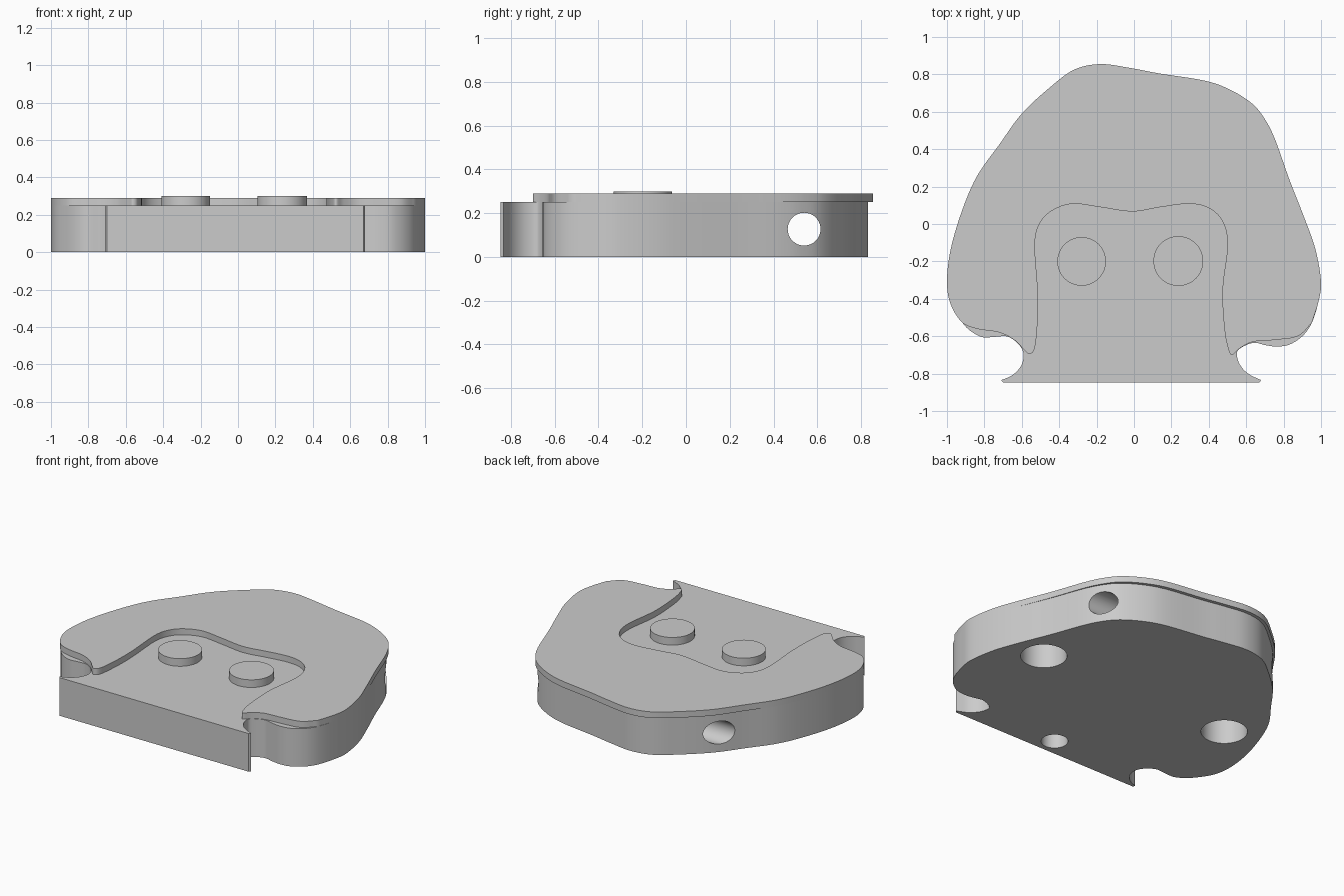
import bpy, bmesh, math
from mathutils import Vector

if "Cube" in bpy.data.objects:
    bpy.data.objects.remove(bpy.data.objects["Cube"])

grey = bpy.data.materials.new("plain grey")
grey.diffuse_color = (0.6, 0.6, 0.6, 1)
grey.use_nodes = True
grey.node_tree.nodes["Principled BSDF"].inputs["Base Color"].default_value = grey.diffuse_color


def spline(points, steps=6):
    """Smooth open curve through the points."""
    p = [Vector(q) for q in points]
    p = [2 * p[0] - p[1]] + p + [2 * p[-1] - p[-2]]
    out = []
    for a, b, c, d in zip(p, p[1:], p[2:], p[3:]):
        for i in range(steps):
            t = i / steps
            out.append(0.5 * (2 * b + (c - a) * t + (2 * a - 5 * b + 4 * c - d) * t ** 2
                              + (3 * b - a - 3 * c + d) * t ** 3))
    return out + [p[-2]]


def finish(name, bm):
    bmesh.ops.recalc_face_normals(bm, faces=bm.faces[:])
    mesh = bpy.data.meshes.new(name)
    bm.to_mesh(mesh)
    bm.free()
    mesh.materials.append(grey)
    ob = bpy.data.objects.new(name, mesh)
    bpy.context.collection.objects.link(ob)
    return ob


def slab(name, outline, z0, z1):
    """Flat plate with the given outline."""
    bm = bmesh.new()
    bottom = bm.faces.new([bm.verts.new((q[0], q[1], z0)) for q in outline])
    top = bmesh.ops.extrude_face_region(bm, geom=[bottom], use_keep_orig=True)
    for v in top["geom"]:
        if isinstance(v, bmesh.types.BMVert):
            v.co.z = z1
    return finish(name, bm)


def disc(name, x, y, r, z0, z1):
    pts = [(x + r * math.cos(a), y + r * math.sin(a))
           for a in (math.tau * i / 64 for i in range(64))]
    return slab(name, pts, z0, z1)


def smooth(ob):
    bpy.ops.object.select_all(action='DESELECT')
    ob.select_set(True)
    bpy.context.view_layer.objects.active = ob
    bpy.ops.object.shade_smooth_by_angle(angle=math.radians(30))


# outer edge of the hair, from the right side over the top to the left side
outer = [(.95, -.53), (.985, -.42), (1, -.31), (.97, -.135), (.91, .035), (.83, .24),
         (.755, .45), (.70, .56), (.63, .645), (.51, .72), (.375, .767), (.135, .805),
         (-.025, .835), (-.18, .855), (-.32, .825), (-.45, .73), (-.60, .59),
         (-.72, .425), (-.84, .255), (-.92, .07), (-.98, -.135), (-1, -.31),
         (-.98, -.43), (-.92, -.525)]
# left lock, hairline around the face, right lock
hairline = [(-.84, -.56), (-.72, -.58), (-.64, -.62), (-.59, -.67), (-.56, -.695),
            (-.53, -.66), (-.515, -.51), (-.515, -.35), (-.53, -.11), (-.505, 0),
            (-.44, .07), (-.33, .108), (-.18, .09), (-.01, .067), (.14, .09),
            (.285, .108), (.39, .09), (.47, .02), (.5, -.11), (.473, -.35),
            (.484, -.565), (.505, -.67), (.525, -.70), (.565, -.665), (.635, -.63),
            (.75, -.62), (.875, -.60)]
# lower edge of the base: neck notches either side of the straight front
notch_left = [(-.87, -.575), (-.81, -.605), (-.74, -.603), (-.675, -.602), (-.615, -.645),
              (-.59, -.70), (-.605, -.76), (-.65, -.808), (-.71, -.835)]
notch_right = [(.68, -.835), (.61, -.80), (.565, -.75), (.55, -.69), (.575, -.66),
               (.64, -.635), (.70, -.647), (.76, -.655), (.83, -.645), (.90, -.60)]

# hair layer
hair = slab("hair", spline(outer + hairline + outer[:1])[:-1], .25, .29)

# base, set slightly inside the hair at the back
inset = [(x, y - .022 * max(0, min(1, y / .6))) for x, y in outer]
base_edge = spline(notch_right + inset + notch_left) + [Vector((-.70, -.848)), Vector((.67, -.848))]
base = slab("base", base_edge, 0, .25)

# holes: two large and one small blind holes below, one cord hole through the sides
cutters = [disc("hole_cutter", x, y, r, -.1, .2)
           for x, y, r in ((.70, 0, .138), (-.70, 0, .138), (0, -.735, .08))]
cord = disc("cord_cutter", 0, 0, .075, -1.2, 1.2)
cord.rotation_euler = (0, math.pi / 2, 0)
cord.location = (0, .54, .127)
for cutter in cutters + [cord]:
    mod = base.modifiers.new("hole", 'BOOLEAN')
    mod.operation = 'DIFFERENCE'
    mod.solver = 'EXACT'
    mod.object = cutter
    bpy.context.view_layer.objects.active = base
    bpy.ops.object.modifier_apply(modifier=mod.name)
    bpy.data.objects.remove(cutter)

# raised round eyes
eyes = [disc("eye_left", -.28, -.20, .13, .25, .30),
        disc("eye_right", .237, -.198, .133, .25, .30)]

for ob in [hair, base] + eyes:
    smooth(ob)
